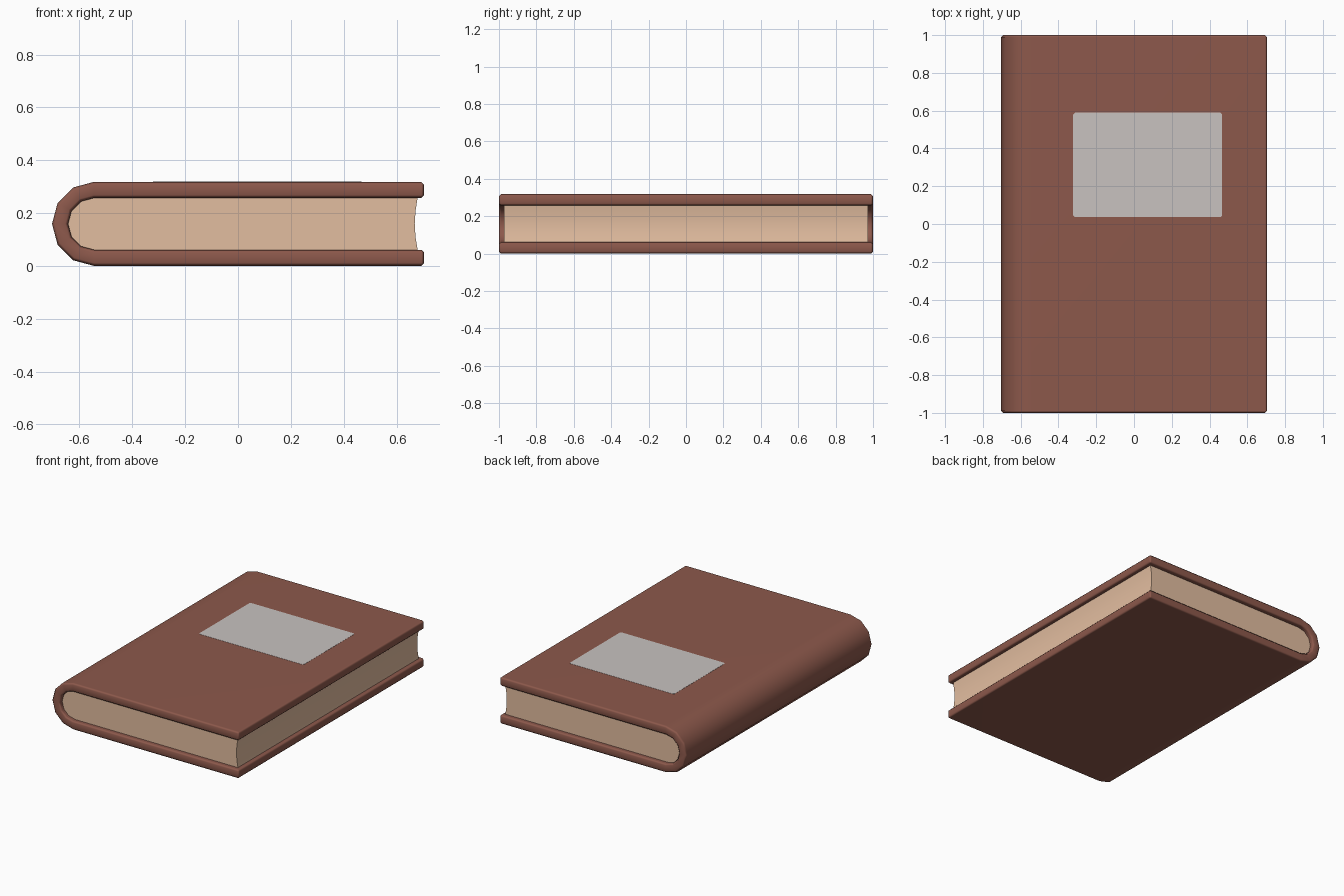
import bpy, bmesh, math

if "Cube" in bpy.data.objects:
    bpy.data.objects.remove(bpy.data.objects["Cube"])

MID, CX = 0.159, -0.545     # mid height, and x of the spine's centre


def material(name, rgb):
    m = bpy.data.materials.new(name)
    m.diffuse_color = (*rgb, 1)
    m.use_nodes = True
    m.node_tree.nodes["Principled BSDF"].inputs["Base Color"].default_value = m.diffuse_color
    return m


leather = material("brown cover", (0.265, 0.099, 0.071))
paper = material("cream paper", (0.765, 0.51, 0.35))
grey = material("grey label", (0.58, 0.54, 0.525))


def u_profile(r, x_end):
    """U-shaped line: top board, half-round spine, bottom board."""
    pts = [(x_end, MID + r)]
    for i in range(7):
        a = math.radians(90 + 30 * i)
        pts.append((CX + r * math.cos(a), MID + r * math.sin(a)))
    return pts + [(x_end, MID - r)]


def finish(bm, name, mat, bevel=0, weighted=False):
    bmesh.ops.recalc_face_normals(bm, faces=bm.faces)
    if bevel:
        edges = [e for e in bm.edges if e.calc_face_angle(0) > math.radians(45)]
        bmesh.ops.bevel(bm, geom=edges, offset=bevel, segments=1,
                        profile=0.5, affect='EDGES')
    me = bpy.data.meshes.new(name)
    bm.to_mesh(me)
    bm.free()
    ob = bpy.data.objects.new(name, me)
    bpy.context.collection.objects.link(ob)
    me.materials.append(mat)
    bpy.ops.object.select_all(action='DESELECT')
    ob.select_set(True)
    bpy.context.view_layer.objects.active = ob
    bpy.ops.object.shade_smooth_by_angle(angle=math.radians(50))
    if weighted:
        ob.modifiers.new("flat boards", 'WEIGHTED_NORMAL').keep_sharp = True
    return ob


def extrude(bm, faces, vec):
    ret = bmesh.ops.extrude_face_region(bm, geom=faces)
    vs = [g for g in ret["geom"] if isinstance(g, bmesh.types.BMVert)]
    bmesh.ops.translate(bm, verts=vs, vec=vec)


# cover: thick U swept along y
bm = bmesh.new()
outer = [bm.verts.new((x, -1, z)) for x, z in u_profile(0.159, 0.705)]
inner = [bm.verts.new((x, -1, z)) for x, z in u_profile(0.098, 0.705)]
strip = [bm.faces.new((outer[i], outer[i + 1], inner[i + 1], inner[i]))
         for i in range(len(outer) - 1)]
extrude(bm, strip, (0, 2, 0))
finish(bm, "cover", leather, 0.011, True)

# page block: fills the U, with a slightly hollow fore-edge
bm = bmesh.new()
pts = u_profile(0.0985, 0.68) + [(0.672, MID - 0.05), (0.669, MID), (0.672, MID + 0.05)]
face = bm.faces.new([bm.verts.new((x, -0.972, z)) for x, z in pts])
extrude(bm, [face], (0, 1.944, 0))
finish(bm, "pages", paper)

# label: thin plate on the front board with clipped corners
bm = bmesh.new()
x0, x1, y0, y1, c, z = -0.322, 0.467, 0.036, 0.59, 0.01, 0.317
pts = [(x0 + c, y0), (x1 - c, y0), (x1, y0 + c), (x1, y1 - c),
       (x1 - c, y1), (x0 + c, y1), (x0, y1 - c), (x0, y0 + c)]
face = bm.faces.new([bm.verts.new((x, y, z)) for x, y in pts])
extrude(bm, [face], (0, 0, 0.002))
finish(bm, "label", grey)
